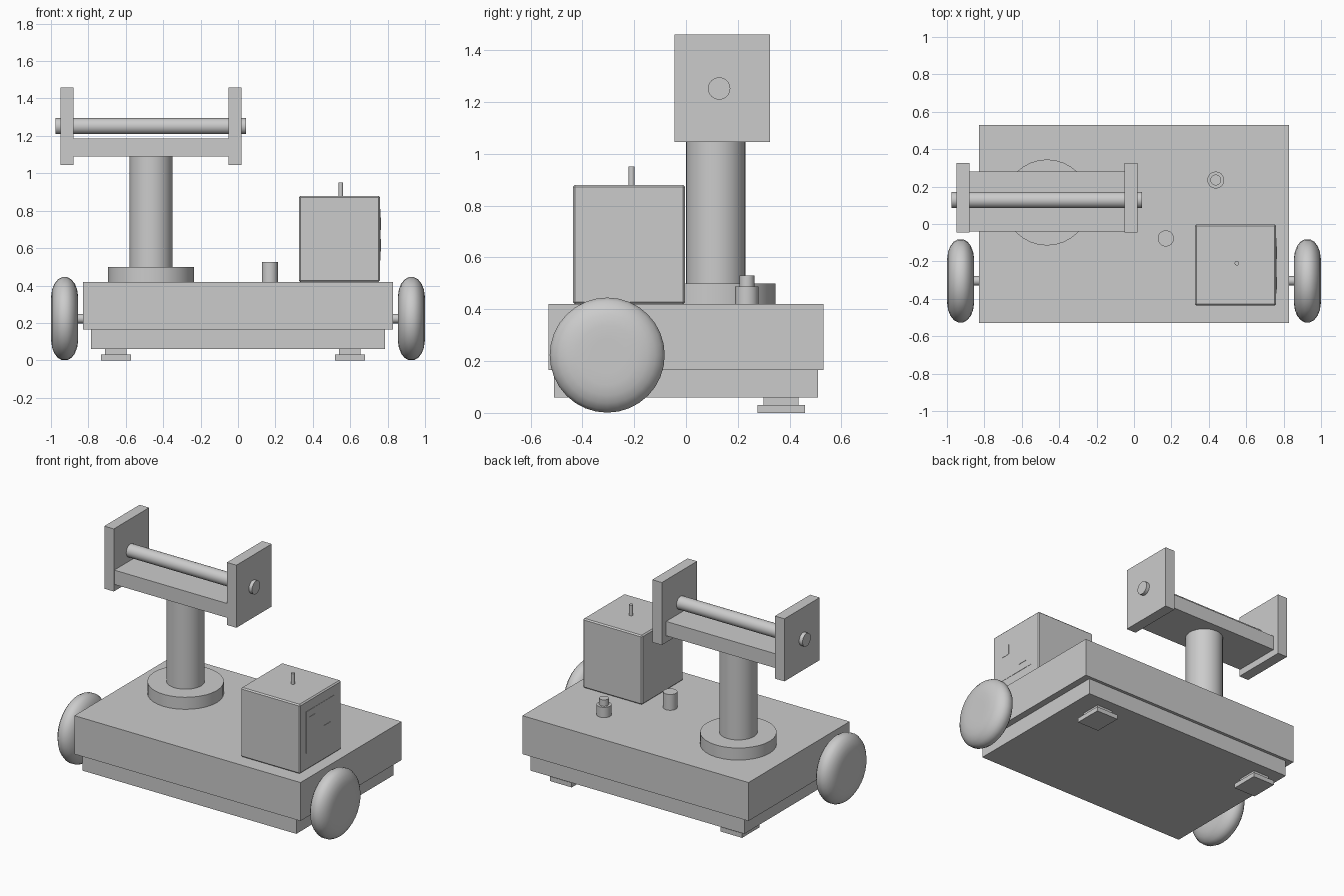
import bpy
import bmesh
from math import radians, pi, cos, sin
from mathutils import Matrix, Vector

old = bpy.data.objects.get("Cube")
if old:
    bpy.data.objects.remove(old, do_unlink=True)


def finish(name, bm):
    bmesh.ops.recalc_face_normals(bm, faces=bm.faces[:])
    mesh = bpy.data.meshes.new(name)
    bm.to_mesh(mesh)
    bm.free()
    obj = bpy.data.objects.new(name, mesh)
    bpy.context.collection.objects.link(obj)
    return obj


def smooth(obj, angle=40):
    bpy.ops.object.select_all(action='DESELECT')
    obj.select_set(True)
    bpy.context.view_layer.objects.active = obj
    bpy.ops.object.shade_smooth_by_angle(angle=radians(angle))


def box(name, xs, ys, zs, bevel=0):
    """Box spanning the given (low, high) pair on each axis."""
    low, high = (Vector(p) for p in zip(xs, ys, zs))
    bm = bmesh.new()
    bmesh.ops.create_cube(bm, size=1)
    bmesh.ops.scale(bm, vec=high - low, verts=bm.verts)
    bmesh.ops.translate(bm, vec=(low + high) / 2, verts=bm.verts)
    obj = finish(name, bm)
    if bevel:
        mod = obj.modifiers.new("soft_edges", 'BEVEL')
        mod.width = bevel
        mod.segments = 1
    return obj


def cylinder(name, start, end, radius, sides=32):
    start, end = Vector(start), Vector(end)
    axis = end - start
    turn = Vector((0, 0, 1)).rotation_difference(axis).to_matrix().to_4x4()
    bm = bmesh.new()
    bmesh.ops.create_cone(bm, cap_ends=True, segments=sides, radius1=radius,
                          radius2=radius, depth=axis.length,
                          matrix=Matrix.Translation((start + end) / 2) @ turn)
    obj = finish(name, bm)
    smooth(obj)
    return obj


def post(name, x, y, z0, z1, radius):
    return cylinder(name, (x, y, z0), (x, y, z1), radius)


def wheel(name, x, y, z, sides=32):
    """Rounded tyre with flat hub discs, turned around the x axis."""
    half = [(0.0725, 0.065), (0.0725, 0.115), (0.067, 0.155),
            (0.055, 0.186), (0.036, 0.21), (0.014, 0.222)]
    profile = half + [(-w, r) for w, r in reversed(half)]
    bm = bmesh.new()
    rings = []
    for w, r in profile:
        angles = [2 * pi * i / sides for i in range(sides)]
        rings.append([bm.verts.new((x + w, y + r * cos(a), z + r * sin(a)))
                      for a in angles])
    for a, b in zip(rings, rings[1:]):
        for i in range(sides):
            j = (i + 1) % sides
            bm.faces.new((a[i], a[j], b[j], b[i]))
    bm.faces.new(rings[0])
    bm.faces.new(rings[-1])
    obj = finish(name, bm)
    smooth(obj)
    return obj


# Chassis
box("deck", (-0.83, 0.83), (-0.53, 0.53), (0.165, 0.42))
box("underbody", (-0.785, 0.785), (-0.51, 0.51), (0.06, 0.165))

# Front wheels and axles
for side, s in (("left", 1), ("right", -1)):
    wheel(side + "_wheel", s * 0.927, -0.304, 0.223)
    cylinder(side + "_axle", (s * 0.8, -0.304, 0.223),
             (s * 0.9, -0.304, 0.223), 0.025)

# Rear feet
for side, x in (("left", 0.598), ("right", -0.653)):
    for part, hx, hy, zs in (("block", 0.058, 0.068, (0.03, 0.06)),
                             ("pad", 0.08, 0.092, (0, 0.03))):
        box(f"{side}_foot_{part}", (x - hx, x + hx),
            (0.367 - hy, 0.367 + hy), zs)

# Column
post("column_flange", -0.465, 0.115, 0.42, 0.5, 0.23)
post("column", -0.465, 0.115, 0.5, 1.09, 0.115)

# Cradle with its roller bar
box("cradle_base", (-0.88, -0.05), (-0.04, 0.28), (1.09, 1.185))
for side, x in (("left", -0.05), ("right", -0.95)):
    box(side + "_cradle_plate", (x, x + 0.07), (-0.045, 0.325), (1.045, 1.46))
cylinder("roller_bar", (-0.975, 0.128, 1.252), (0.043, 0.128, 1.252), 0.043)

# Control box with side panel and antenna
box("control_box", (0.325, 0.76), (-0.437, -0.003), (0.42, 0.88), 0.008)
box("side_panel", (0.75, 0.762), (-0.372, -0.075), (0.535, 0.81))
box("upper_button", (0.75, 0.764), (-0.35, -0.283), (0.698, 0.765))
box("lower_button", (0.75, 0.764), (-0.188, -0.12), (0.582, 0.65))
post("antenna", 0.55, -0.21, 0.87, 0.95, 0.012)

# Deck fittings
post("deck_peg", 0.17, -0.077, 0.42, 0.525, 0.043)
post("valve_base", 0.437, 0.235, 0.42, 0.488, 0.045)
post("valve_cap", 0.437, 0.235, 0.488, 0.53, 0.029)
